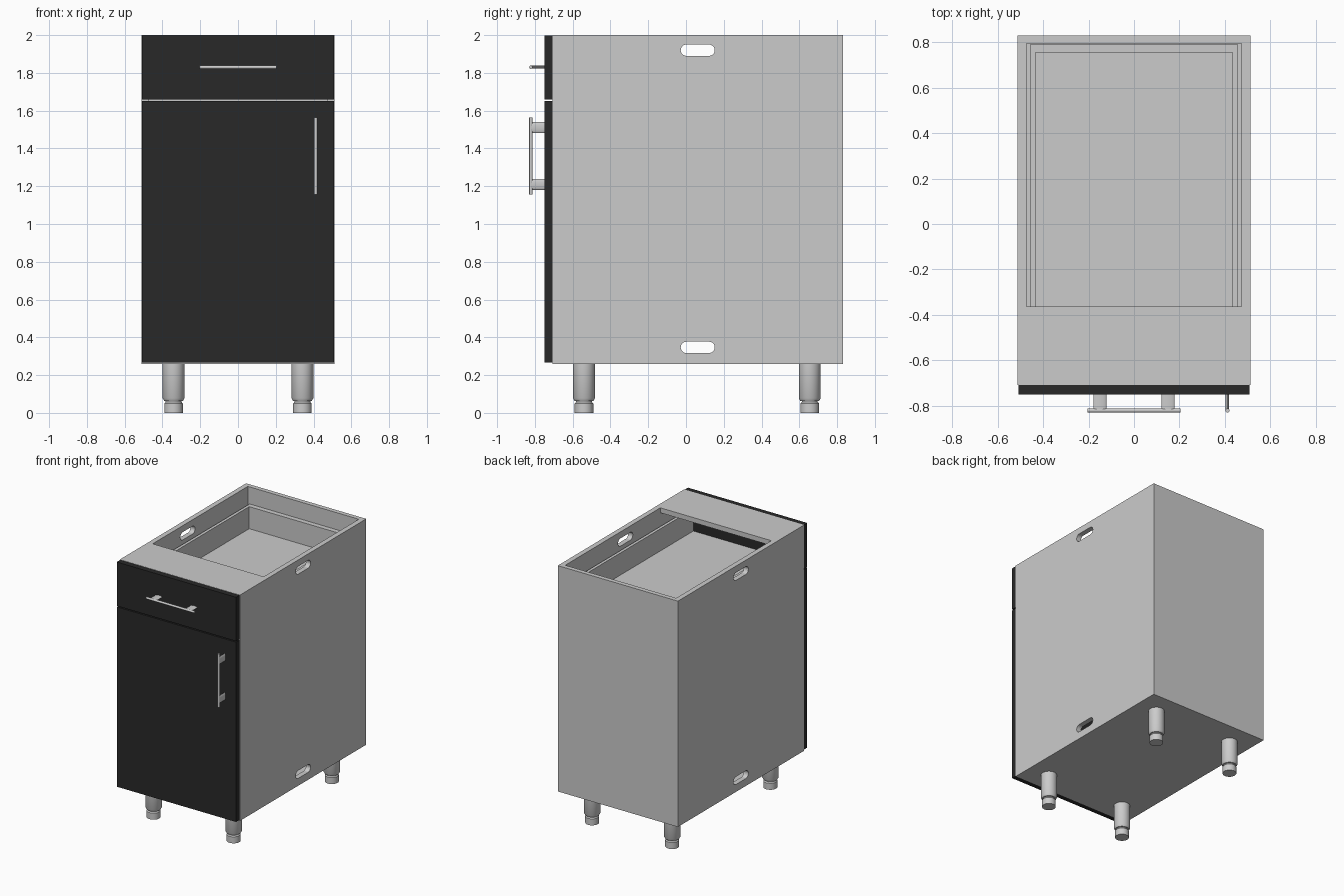
import bpy, bmesh, math
from mathutils import Matrix, Vector

if "Cube" in bpy.data.objects:
    bpy.data.objects.remove(bpy.data.objects["Cube"])

black = bpy.data.materials.new("black_front")
black.diffuse_color = (0.022, 0.022, 0.022, 1)
black.use_nodes = True
black.node_tree.nodes["Principled BSDF"].inputs["Base Color"].default_value = black.diffuse_color


def add_object(name, bm, mat=None, smooth=False):
    bmesh.ops.recalc_face_normals(bm, faces=bm.faces)
    me = bpy.data.meshes.new(name)
    bm.to_mesh(me)
    bm.free()
    ob = bpy.data.objects.new(name, me)
    bpy.context.collection.objects.link(ob)
    if mat:
        me.materials.append(mat)
    if smooth:
        bpy.ops.object.select_all(action='DESELECT')
        ob.select_set(True)
        bpy.context.view_layer.objects.active = ob
        bpy.ops.object.shade_smooth_by_angle(angle=math.radians(35))
    return ob


def box(name, x, y, z, mat=None):
    bm = bmesh.new()
    size = (x[1] - x[0], y[1] - y[0], z[1] - z[0])
    centre = Vector((sum(x) / 2, sum(y) / 2, sum(z) / 2))
    bmesh.ops.create_cube(bm, size=1, matrix=Matrix.Translation(centre) @ Matrix.Diagonal((*size, 1)))
    return add_object(name, bm, mat)


def slot_cutter(name, y, z, half, r):
    # stadium outline pushed through both side panels
    bm = bmesh.new()
    verts = []
    for i in range(26):
        side = 1 if i < 13 else -1
        a = math.pi * ((i % 13) / 12 - 0.5) + (0 if side > 0 else math.pi)
        verts.append(bm.verts.new((-0.7, y + side * (half - r) + r * math.cos(a), z + r * math.sin(a))))
    face = bm.faces.new(verts)
    out = bmesh.ops.extrude_face_region(bm, geom=[face])
    bmesh.ops.translate(bm, vec=(1.4, 0, 0), verts=[v for v in out["geom"] if isinstance(v, bmesh.types.BMVert)])
    ob = add_object(name, bm)
    ob.hide_render = True
    ob.hide_set(True)
    return ob


# Carcass
W, IN = 0.512, 0.473
cutters = [slot_cutter("upper_slot_cutter", 0.062, 1.92, 0.09, 0.03),
           slot_cutter("lower_slot_cutter", 0.062, 0.347, 0.09, 0.03)]
for side, s in (("left", -1), ("right", 1)):
    panel = box(side + "_side", sorted((s * IN, s * W)), (-0.708, 0.795), (0.26, 2))
    for c in cutters:
        mod = panel.modifiers.new("slot", 'BOOLEAN')
        mod.operation = 'DIFFERENCE'
        mod.solver = 'EXACT'
        mod.object = c
box("back_panel", (-W, W), (0.795, 0.83), (0.26, 2))
box("bottom_panel", (-IN, IN), (-0.708, 0.795), (0.26, 0.3))
box("top_front_rail", (-IN, IN), (-0.708, -0.363), (1.962, 2))

# Drawer box
for side, s in (("left", -1), ("right", 1)):
    box("drawer_" + side + "_side", sorted((s * 0.433, s * 0.456)), (-0.708, 0.793), (1.67, 1.87))
box("drawer_back", (-0.433, 0.433), (0.755, 0.793), (1.67, 1.87))
box("drawer_bottom", (-0.433, 0.433), (-0.708, 0.755), (1.67, 1.7))

# Black fronts
box("drawer_front", (-0.508, 0.508), (-0.75, -0.708), (1.66, 1.998), black)
box("door", (-0.508, 0.508), (-0.75, -0.708), (0.267, 1.652), black)


# Handles: round bar on two flattened posts, turned upright for the door
def handle(name, x, z, upright):
    bm = bmesh.new()
    bmesh.ops.create_cone(bm, cap_ends=True, segments=16, radius1=0.009, radius2=0.009, depth=0.41,
                          matrix=Matrix.Rotation(math.pi / 2, 4, 'Y'))
    for px in (-0.15, 0.15):
        m = (Matrix.Translation((px, 0.037, 0)) @ Matrix.Diagonal((0.029, 1, 0.008, 1))
             @ Matrix.Rotation(math.pi / 2, 4, 'X'))
        bmesh.ops.create_cone(bm, cap_ends=True, segments=24, radius1=1, radius2=1, depth=0.074, matrix=m)
    place = Matrix.Translation((x, -0.821, z)) @ Matrix.Rotation(math.pi / 2 if upright else 0, 4, 'Y')
    bmesh.ops.transform(bm, matrix=place, verts=bm.verts)
    add_object(name, bm, smooth=True)


handle("drawer_handle", 0, 1.83, False)
handle("door_handle", 0.411, 1.36, True)

# Turned legs with a foot
profile = [(0, 0), (0.049, 0), (0.049, 0.05), (0.042, 0.058), (0.042, 0.062),
           (0.05, 0.064), (0.058, 0.078), (0.058, 0.26), (0, 0.26)]
for row, y in (("front", -0.54), ("back", 0.655)):
    for side, x in (("left", -0.341), ("right", 0.341)):
        bm = bmesh.new()
        verts = [bm.verts.new((r, 0, z)) for r, z in profile]
        edges = [bm.edges.new(p) for p in zip(verts, verts[1:])]
        bmesh.ops.spin(bm, geom=verts + edges, axis=(0, 0, 1), cent=(0, 0, 0), angle=math.tau, steps=32)
        bmesh.ops.remove_doubles(bm, verts=bm.verts, dist=0.0005)
        bmesh.ops.translate(bm, vec=(x, y, 0), verts=bm.verts)
        add_object(f"{row}_{side}_leg", bm, smooth=True)
